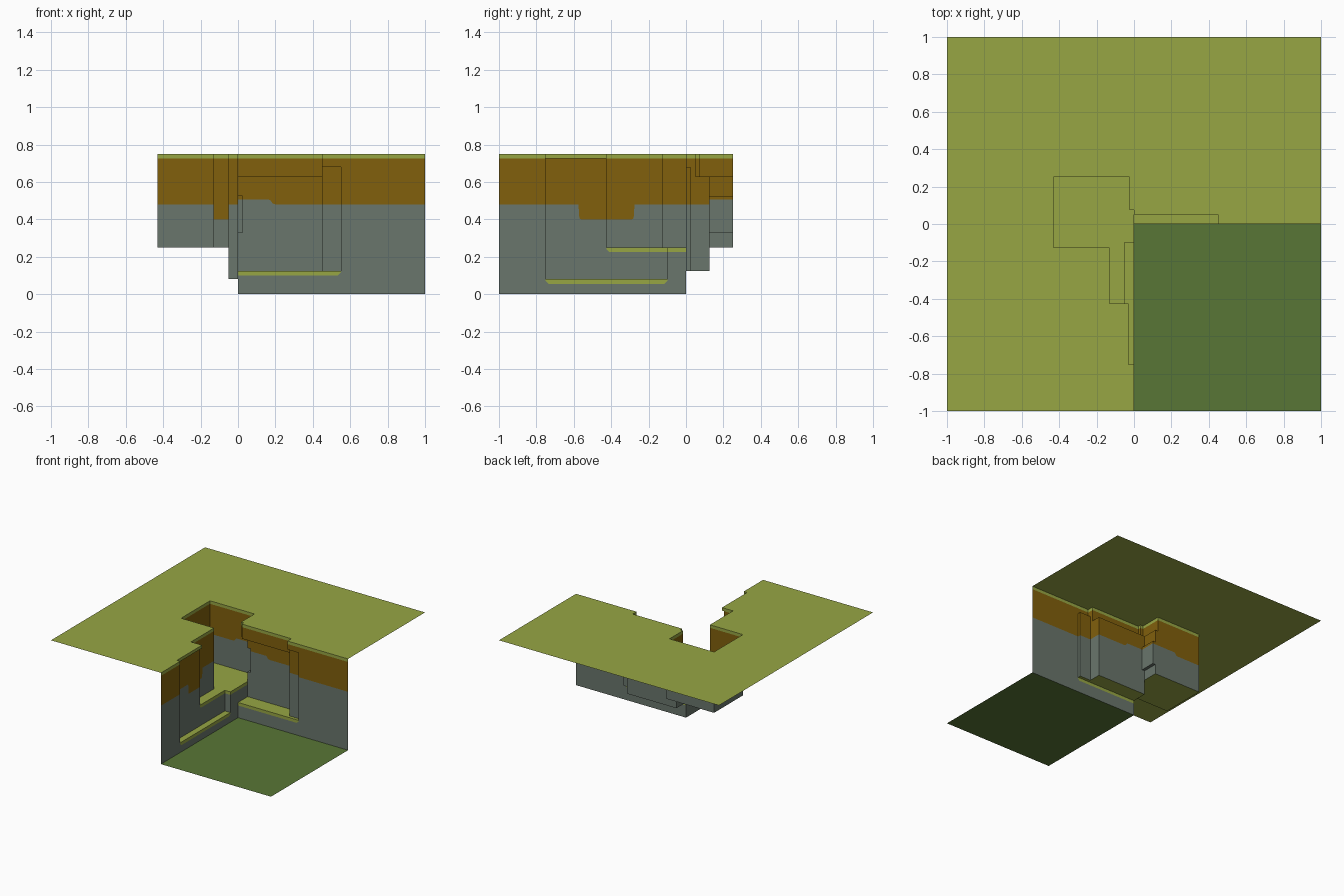
import bpy

if "Cube" in bpy.data.objects:
    bpy.data.objects.remove(bpy.data.objects["Cube"])

TOP, LIP, SOIL = 0.75, 0.025, 0.48
STONE, DIRT, GRASS, GROUND = range(4)


def srgb(*c):
    return [((v / 255 + 0.055) / 1.055) ** 2.4 if v > 10 else v / 255 / 12.92 for v in c] + [1]


mats = []
for name, col in (("stone", srgb(106, 118, 108)), ("soil", srgb(129, 96, 12)),
                  ("grass", srgb(151, 166, 68)), ("lower_grass", srgb(88, 118, 54))):
    m = bpy.data.materials.new(name)
    m.diffuse_color = col
    m.use_nodes = True
    m.node_tree.nodes["Principled BSDF"].inputs["Base Color"].default_value = m.diffuse_color
    mats.append(m)


class Part:
    """Collects coloured flat faces for one object."""

    def __init__(self, name):
        self.name, self.v, self.f, self.c = name, [], [], []

    def face(self, pts, colour):
        n = len(self.v)
        self.v += pts
        self.f.append(list(range(n, n + len(pts))))
        self.c.append(colour)

    def flat(self, outline, z, colour, down=False):
        pts = [(x, y, z) for x, y in outline]
        self.face(pts[::-1] if down else pts, colour)

    def rect(self, x0, x1, y0, y1, z, colour, down=False):
        self.flat([(x0, y0), (x1, y0), (x1, y1), (x0, y1)], z, colour, down)

    def wall(self, a, b, z0, z1=TOP, soil=None, lip=True, cham=(0, 0)):
        """Upright wall from a to b, layered stone / soil / grass lip.
        Faces to the right of the a-to-b direction. soil is a height or (distance, height) steps."""
        L = ((b[0] - a[0]) ** 2 + (b[1] - a[1]) ** 2) ** 0.5

        def band(lo, hi, colour):
            self.face([(a[0] + (b[0] - a[0]) * u / L, a[1] + (b[1] - a[1]) * u / L, z)
                       for u, z in lo + hi[::-1]], colour)

        if soil is None:
            soil = SOIL
        if not isinstance(soil, list):
            soil = [(0, soil), (L, soil)]
        low, high = [(0, z0), (L, z0)], [(0, z1), (L, z1)]
        if lip:
            zl, c = z1 - LIP, 0.015
            edge = [(0, zl + c), (c, zl)] if cham[0] else [(0, zl)]
            edge += [(L - c, zl), (L, zl + c)] if cham[1] else [(L, zl)]
            if zl > z0 + 1e-5:
                band(edge, high, GRASS)
                high = edge
            else:
                band(low, high, GRASS)
                return
        if z1 <= soil[0][1]:
            band(low, high, STONE)
        elif z0 >= soil[0][1]:
            band(low, high, DIRT)
        else:
            band(low, soil, STONE)
            band(soil, high, DIRT)

    def build(self):
        me = bpy.data.meshes.new(self.name)
        me.from_pydata(self.v, [], self.f)
        for m in mats:
            me.materials.append(m)
        for p, c in zip(me.polygons, self.c):
            p.material_index = c
        bpy.context.collection.objects.link(bpy.data.objects.new(self.name, me))


# upper meadow, with the notched cliff edge
p = Part("upper_meadow")
p.flat([(-1, -1), (0, -1), (0, -.75), (-.03, -.75), (-.03, -.425), (-.13, -.425),
        (-.13, -.125), (-.43, -.125), (-.43, .25), (-.025, .25), (-.025, .075), (0, .075),
        (0, .05), (.45, .05), (.45, 0), (1, 0), (1, 1), (-1, 1)], TOP, GRASS)
p.build()

# lower ground
p = Part("lower_ground")
p.rect(0, 1, -1, 0, 0, GROUND)
p.build()

# left cliff, facing +x
p = Part("left_cliff")
p.wall((0, -1), (0, -.75), 0)
p.wall((0, -.75), (0, -.1), 0, .08, cham=(1, 1))
p.wall((0, -.1), (0, 0), 0, .25)
p.build()

# shallow recess with a low ledge
p = Part("left_recess")
p.rect(-.05, 0, -.75, -.1, .08, GRASS)
p.wall((0, -.75), (-.05, -.75), .08)
p.wall((-.05, -.75), (-.05, -.425), .08, TOP - LIP,
       [(0, SOIL), (.175, SOIL), (.18, .405), (.19, .40), (.325, .40)], lip=False)
p.rect(-.05, -.03, -.75, -.425, TOP - LIP, GRASS, True)
p.wall((-.03, -.75), (-.03, -.425), TOP - LIP)
p.wall((-.05, -.425), (-.05, -.1), .08, .25, cham=(1, 0))
p.wall((-.05, -.1), (0, -.1), .08, .25)
p.build()

# corner hollow with the middle ledge
p = Part("corner_hollow")
p.flat([(-.05, -.425), (-.05, -.1), (0, -.1), (0, .25), (-.43, .25),
        (-.43, -.125), (-.13, -.125), (-.13, -.425)], .25, GRASS)
p.wall((-.05, -.425), (-.13, -.425), .25, soil=.40)
p.wall((-.03, -.425), (-.05, -.425), TOP - LIP)
p.wall((-.13, -.425), (-.13, -.125), .25,
       soil=[(0, .40), (.135, .40), (.145, .405), (.15, SOIL), (.3, SOIL)])
p.wall((-.13, -.125), (-.43, -.125), .25)
p.wall((-.43, -.125), (-.43, .25), .25)
p.wall((-.43, .25), (-.025, .25), .25,
       soil=[(0, SOIL), (.22, SOIL), (.24, .505), (.405, .505)])
p.wall((-.025, .25), (0, .25), .25, .63, .505, lip=False)
p.wall((0, .25), (0, .125), .25, .33, lip=False)
p.wall((0, .25), (0, .125), .525, .63, lip=False)
p.wall((0, 0), (0, .125), .125, .25)
p.build()

# small niche cut in the corner
p = Part("corner_niche")
p.wall((.025, .25), (.025, .125), .33, .525, .505, lip=False)
p.wall((0, .25), (.025, .25), .33, .525, .505, lip=False)
p.rect(0, .025, .125, .25, .33, STONE)
p.rect(0, .025, .125, .25, .525, DIRT, True)
p.build()

# overhanging brow above the corner and right recess
p = Part("overhang")
brow = [(-.025, .25), (-.025, .075), (0, .075), (0, .05), (.45, .05)]
for a, b in zip(brow, brow[1:]):
    p.wall(a, b, .63)
p.rect(-.025, 0, .075, .25, .63, DIRT, True)
p.rect(0, .45, .05, .125, .63, DIRT, True)
p.build()

# right recess with its ledge
p = Part("right_recess")
p.flat([(0, 0), (.55, 0), (.55, .025), (.45, .025), (.45, .125), (0, .125)], .125, GRASS)
p.wall((0, .125), (.025, .125), .125, .33, lip=False)
p.wall((0, .125), (.025, .125), .525, .63, lip=False)
p.wall((.025, .125), (.45, .125), .125, .63,
       [(0, .505), (.14, .505), (.15, .50), (.16, .485), (.175, SOIL), (.425, SOIL)], lip=False)
p.wall((.45, .125), (.45, .05), .125, .63, lip=False)
p.wall((.45, .05), (.45, .025), .125, .68, lip=False)
p.wall((.45, .05), (.45, 0), .68)
p.wall((.45, .025), (.55, .025), .125, .68, lip=False)
p.wall((.55, .025), (.55, 0), .125, .68, lip=False)
p.rect(.45, .55, 0, .025, .68, DIRT, True)
p.build()

# right cliff, facing the front
p = Part("right_cliff")
p.wall((0, 0), (.55, 0), 0, .125, cham=(0, 1))
p.wall((.45, 0), (.55, 0), .68)
p.wall((.55, 0), (1, 0), 0)
p.build()
